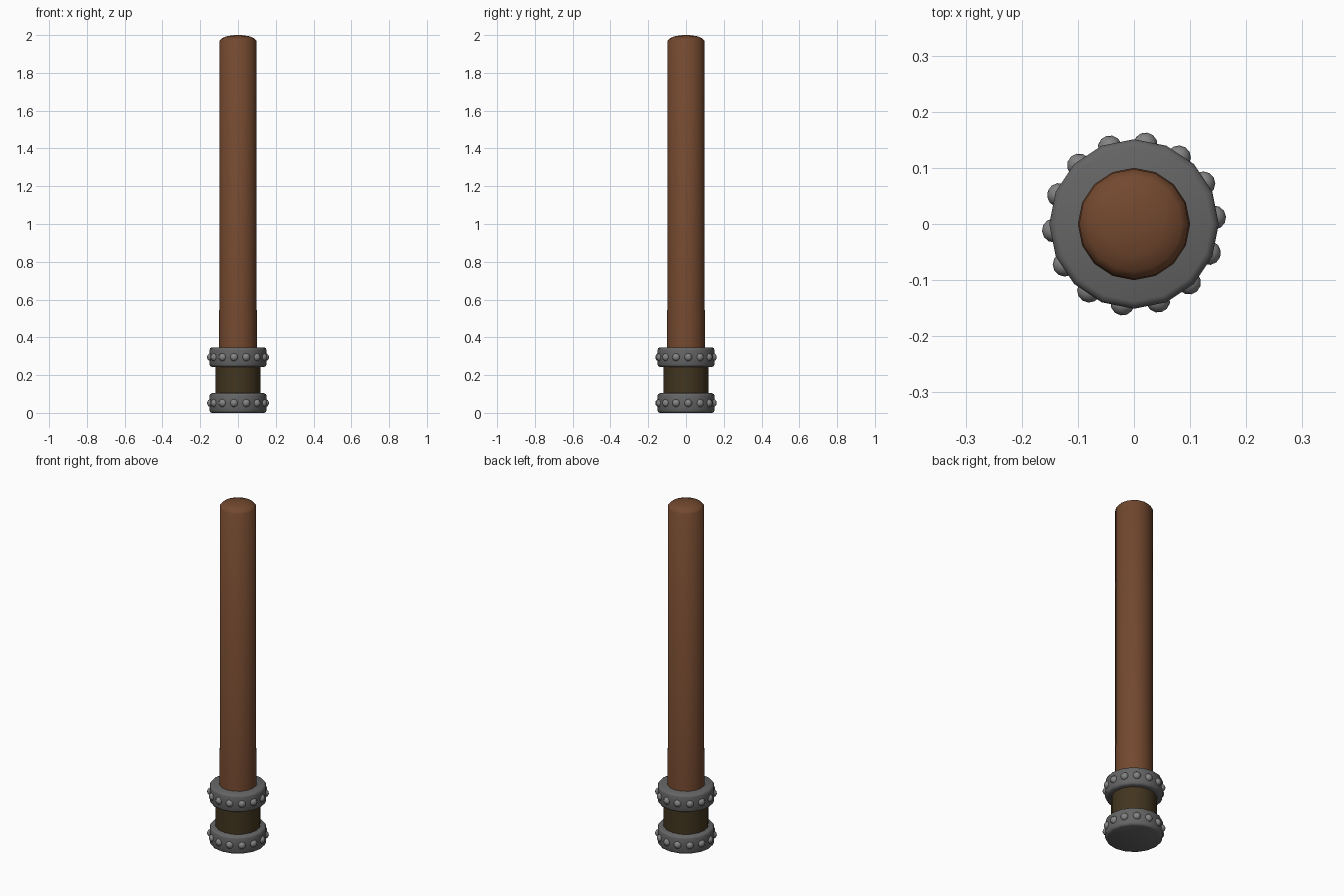
import bpy, bmesh, math
from mathutils import Matrix, Vector

if "Cube" in bpy.data.objects:
    bpy.data.objects.remove(bpy.data.objects["Cube"])


def material(name, rgb):
    m = bpy.data.materials.new(name)
    m.diffuse_color = (*rgb, 1)
    m.use_nodes = True
    m.node_tree.nodes["Principled BSDF"].inputs["Base Color"].default_value = m.diffuse_color
    return m


WOOD = material("brown wood", (0.17, 0.065, 0.028))
WRAP = material("dark leather", (0.055, 0.036, 0.014))
IRON = material("grey iron", (0.13, 0.13, 0.13))
STUD = material("light iron", (0.23, 0.23, 0.23))


def finish(name, bm, mat, angle):
    bmesh.ops.recalc_face_normals(bm, faces=bm.faces)
    me = bpy.data.meshes.new(name)
    bm.to_mesh(me)
    bm.free()
    me.materials.append(mat)
    ob = bpy.data.objects.new(name, me)
    bpy.context.collection.objects.link(ob)
    bpy.ops.object.select_all(action='DESELECT')
    ob.select_set(True)
    bpy.context.view_layer.objects.active = ob
    bpy.ops.object.shade_smooth_by_angle(angle=math.radians(angle))
    return ob


def lathe(name, profile, mat, sides=16, angle=50):
    """Stack rings from (radius, z) points and cap both ends."""
    bm = bmesh.new()
    rings = [[bm.verts.new((r * math.cos(math.tau * i / sides),
                            r * math.sin(math.tau * i / sides), z))
              for i in range(sides)] for r, z in profile]
    for a, b in zip(rings, rings[1:]):
        for i in range(sides):
            j = (i + 1) % sides
            bm.faces.new((a[i], a[j], b[j], b[i]))
    bm.faces.new(rings[0][::-1])
    bm.faces.new(rings[-1])
    return finish(name, bm, mat, angle)


# Wooden shaft with a shallow domed top
lathe("shaft", [(0.1, 0.05), (0.1, 0.54), (0.098, 0.55), (0.098, 1.97),
                (0.085, 1.984), (0.055, 1.995), (0.02, 2.0)], WOOD)

# Dark grip sleeve between the bands
lathe("grip_sleeve", [(0.12, 0.06), (0.12, 0.29)], WRAP)

# Two iron bands, each with a row of 14 studs
for label, z0 in (("lower", 0.0), ("upper", 0.243)):
    h = 0.104
    lathe(label + "_band", [(0.138, z0), (0.147, z0 + 0.004), (0.151, z0 + 0.014),
                            (0.151, z0 + h - 0.014), (0.147, z0 + h - 0.004),
                            (0.138, z0 + h)], IRON, angle=60)
    bm = bmesh.new()
    for k in range(14):
        a = math.radians(4.6) + math.tau * k / 14
        place = Matrix.Translation(Vector((0.143 * math.cos(a), 0.143 * math.sin(a), z0 + 0.052)))
        bmesh.ops.create_uvsphere(bm, u_segments=12, v_segments=8, radius=0.0215,
                                  matrix=place @ Matrix.Rotation(a, 4, 'Z'))
    finish(label + "_studs", bm, STUD, 60)
